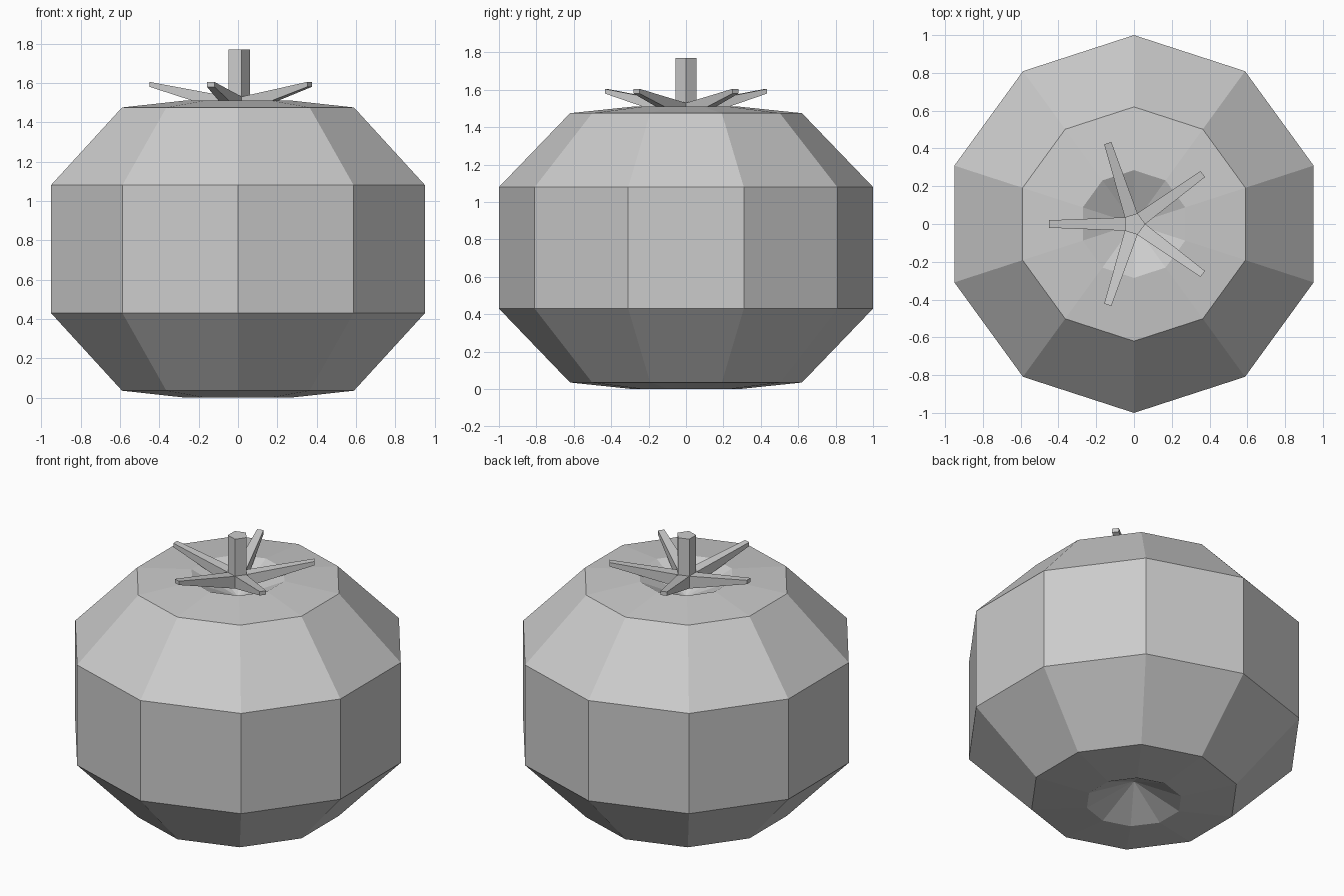
import bpy, bmesh
from math import sin, cos, pi

if "Cube" in bpy.data.objects:
    bpy.data.objects.remove(bpy.data.objects["Cube"])

grey = bpy.data.materials.new("light grey")
grey.use_nodes = True
grey.diffuse_color = (0.6, 0.6, 0.6, 1)
grey.node_tree.nodes["Principled BSDF"].inputs["Base Color"].default_value = grey.diffuse_color


def finish(name, bm):
    bmesh.ops.recalc_face_normals(bm, faces=bm.faces)
    mesh = bpy.data.meshes.new(name)
    bm.to_mesh(mesh)
    bm.free()
    mesh.materials.append(grey)
    obj = bpy.data.objects.new(name, mesh)
    bpy.context.collection.objects.link(obj)
    return obj


def ring(bm, sides, r, z, start=0.0):
    return [bm.verts.new((r * cos(start + 2 * pi * i / sides),
                          r * sin(start + 2 * pi * i / sides), z)) for i in range(sides)]


def bridge(bm, a, b):
    n = len(a)
    return [bm.faces.new((a[i], a[(i + 1) % n], b[(i + 1) % n], b[i])) for i in range(n)]


# Ten-sided body, dimpled at both ends
HEIGHT, DIMPLE = 1.51, 0.14
lower = [(0.285, 0), (0.62, 0.035), (1, 0.43)]
profile = lower + [(r, HEIGHT - z) for r, z in reversed(lower)]
bm = bmesh.new()
rings = [ring(bm, 10, r, z, pi / 2) for r, z in profile]
for a, b in zip(rings, rings[1:]):
    bridge(bm, a, b)
for loop, z in ((rings[0], DIMPLE), (rings[-1], HEIGHT - DIMPLE)):
    tip = bm.verts.new((0, 0, z))
    for i in range(10):
        bm.faces.new((loop[i], loop[(i + 1) % 10], tip))
finish("fruit_body", bm)

# Five-sided stem, with a leaf drawn out from each side of its foot
bm = bmesh.new()
foot, collar, top = [ring(bm, 5, 0.06, z) for z in (1.45, 1.53, 1.77)]
bm.faces.new(foot)
bm.faces.new(top)
bridge(bm, collar, top)
for i in range(5):
    j = (i + 1) % 5
    angle = 2 * pi * (i + 0.5) / 5
    root = [foot[i], foot[j], collar[j], collar[i]]
    end = [bm.verts.new((0.45 * cos(angle) - w * sin(angle),
                         0.45 * sin(angle) + w * cos(angle), z))
           for w, z in ((-0.02, 1.58), (0.02, 1.58), (0.02, 1.605), (-0.02, 1.605))]
    bridge(bm, root, end)
    bm.faces.new(end)
finish("stem_and_leaves", bm)
